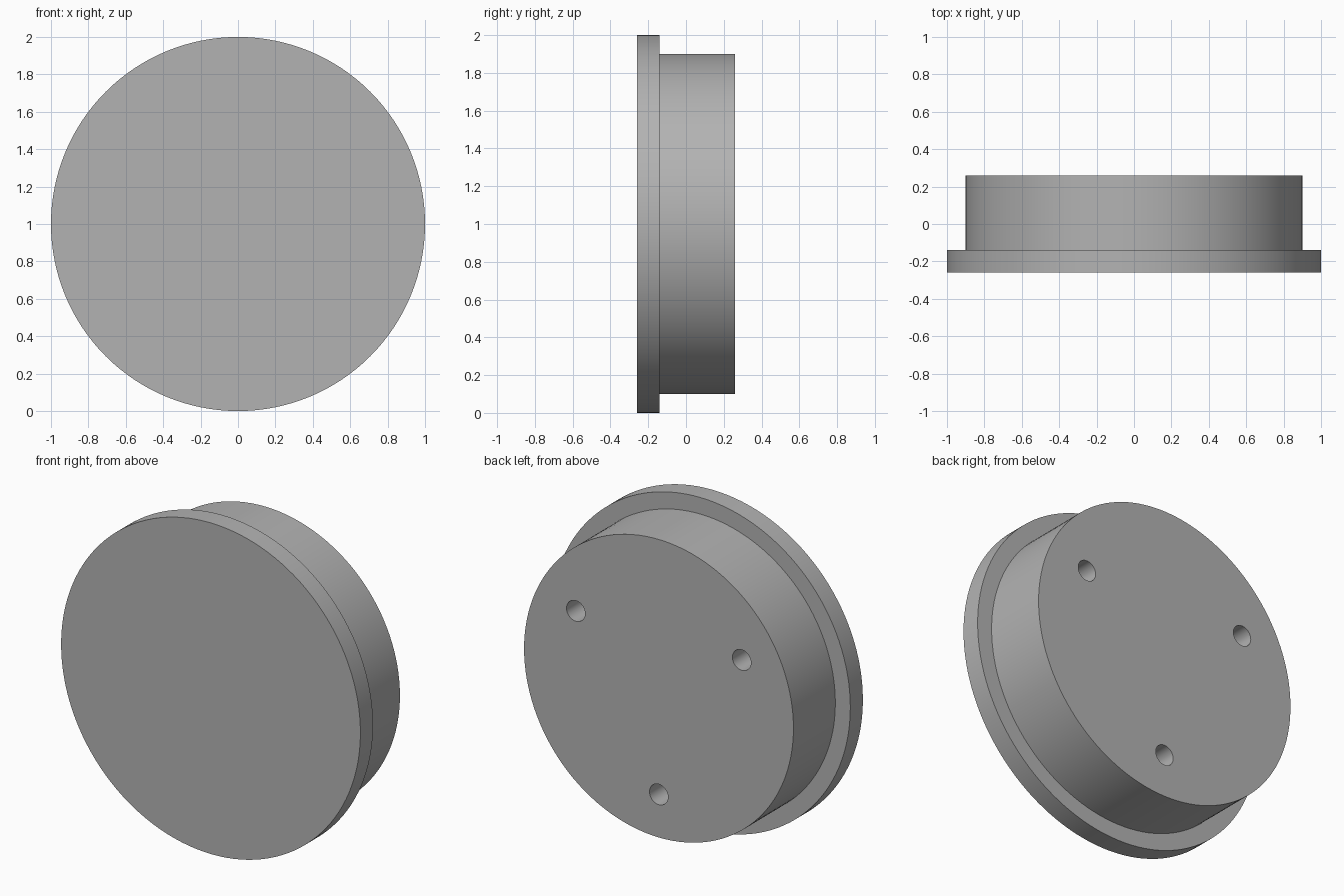
import bpy, bmesh, math
from mathutils import Matrix, Vector

cube = bpy.data.objects.get("Cube")
if cube:
    bpy.data.objects.remove(cube, do_unlink=True)

SEGMENTS = 128
FRONT, STEP, BACK = -0.26, -0.14, 0.26
HOLE_RADIUS, HOLE_CIRCLE, HOLE_DEPTH = 0.062, 0.64, 0.3
CENTRE = Vector((0, 0, 1))

grey = bpy.data.materials.new("plain grey")
grey.use_nodes = True
colour = (0.45, 0.45, 0.45, 1)
grey.diffuse_color = colour
grey.node_tree.nodes["Principled BSDF"].inputs["Base Color"].default_value = colour


def make_object(name, bm):
    bmesh.ops.recalc_face_normals(bm, faces=bm.faces)
    mesh = bpy.data.meshes.new(name)
    bm.to_mesh(mesh)
    bm.free()
    obj = bpy.data.objects.new(name, mesh)
    obj.data.materials.append(grey)
    bpy.context.collection.objects.link(obj)
    return obj


# Flanged disc: stepped profile turned around the y axis
profile = [(1.0, FRONT), (1.0, STEP), (0.9, STEP), (0.9, BACK)]
bm = bmesh.new()
verts = [bm.verts.new((r, y, 1)) for r, y in profile]
edges = [bm.edges.new(pair) for pair in zip(verts, verts[1:])]
bmesh.ops.spin(bm, geom=verts + edges, cent=CENTRE, axis=(0, 1, 0),
               angle=math.tau, steps=SEGMENTS, use_duplicate=False)
bmesh.ops.remove_doubles(bm, verts=bm.verts, dist=0.0005)
bmesh.ops.holes_fill(bm, edges=[e for e in bm.edges if e.is_boundary], sides=0)
disc = make_object("flanged_disc", bm)

# Three blind holes in the back, evenly spaced
bm = bmesh.new()
for angle in (30, 150, 270):
    a = math.radians(angle)
    place = Matrix.Translation(CENTRE + Vector((HOLE_CIRCLE * math.cos(a), BACK, HOLE_CIRCLE * math.sin(a))))
    bmesh.ops.create_cone(bm, cap_ends=True, segments=48, radius1=HOLE_RADIUS,
                          radius2=HOLE_RADIUS, depth=2 * HOLE_DEPTH,
                          matrix=place @ Matrix.Rotation(math.pi / 2, 4, "X"))
cutter = make_object("hole_cutter", bm)
cutter.hide_render = True

# Cut the holes, then drop the cutter
cut = disc.modifiers.new("holes", "BOOLEAN")
cut.operation = "DIFFERENCE"
cut.solver = "EXACT"
cut.object = cutter
bpy.ops.object.select_all(action="DESELECT")
bpy.context.view_layer.objects.active = disc
disc.select_set(True)
bpy.ops.object.modifier_apply(modifier=cut.name)
bpy.data.objects.remove(cutter, do_unlink=True)
bpy.ops.object.shade_smooth_by_angle(angle=math.radians(30))
